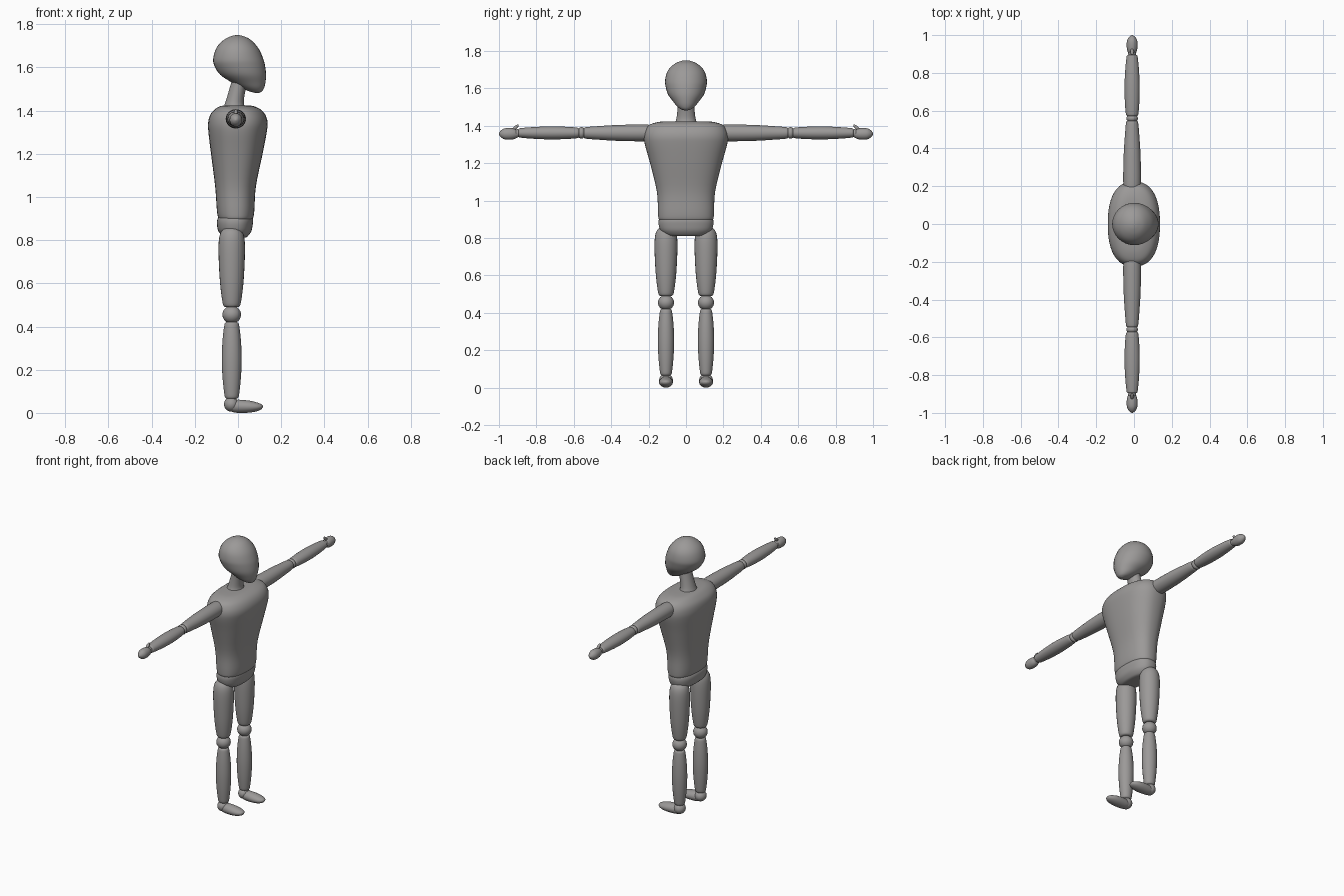
import bpy, bmesh, math
from mathutils import Matrix, Vector

gray = bpy.data.materials.new("warm gray")
gray.diffuse_color = (0.33, 0.32, 0.315, 1)


def finish(name, bm):
    bmesh.ops.recalc_face_normals(bm, faces=bm.faces[:])
    me = bpy.data.meshes.new(name)
    bm.to_mesh(me)
    bm.free()
    me.materials.append(gray)
    ob = bpy.data.objects.new(name, me)
    bpy.context.collection.objects.link(ob)
    bpy.ops.object.select_all(action='DESELECT')
    ob.select_set(True)
    bpy.context.view_layer.objects.active = ob
    bpy.ops.object.shade_smooth_by_angle(angle=math.radians(50))
    return ob


def smooth(rows, steps=4):
    """Catmull-Rom interpolation through the given rows."""
    p = [rows[0]] + list(rows) + [rows[-1]]
    out = []
    for i in range(1, len(p) - 2):
        for s in range(steps):
            t = s / steps
            out.append([0.5 * (2 * b + (c - a) * t + (2 * a - 5 * b + 4 * c - d) * t * t
                               + (3 * b - a - 3 * c + d) * t ** 3)
                        for a, b, c, d in zip(p[i - 1], p[i], p[i + 1], p[i + 2])])
    return out + [list(rows[-1])]


def loft(name, rows, axis='z', centre=(0, 0, 0), side=1, power=2.0, n=32):
    """Rows are (position along axis, low a, high a, half width b)."""
    bm = bmesh.new()
    rings = []
    for t, lo, hi, b in smooth(rows):
        ring = []
        for k in range(n):
            ang = 2 * math.pi * k / n
            c, s = math.cos(ang), math.sin(ang)
            u = (lo + hi) / 2 + (hi - lo) / 2 * math.copysign(abs(c) ** (2 / power), c)
            v = b * math.copysign(abs(s) ** (2 / power), s)
            co = {'z': (u, v, t), 'y': (u, t * side, v), 'x': (t, v, u)}[axis]
            ring.append(bm.verts.new(Vector(co) + Vector(centre)))
        rings.append(ring)
    for r0, r1 in zip(rings, rings[1:]):
        for k in range(n):
            j = (k + 1) % n
            bm.faces.new((r0[k], r0[j], r1[j], r1[k]))
    bm.faces.new(rings[0])
    bm.faces.new(rings[-1])
    return finish(name, bm)


def limb(name, profile, axis, centre, side=1, flat=1.0):
    return loft(name, [(t, -r, r, r * flat) for t, r in profile], axis, centre, side, n=24)


def ball(name, centre, size, tilt=0.0):
    bm = bmesh.new()
    m = (Matrix.Translation(centre) @ Matrix.Rotation(tilt, 4, 'X')
         @ Matrix.Diagonal((*size, 1)))
    bmesh.ops.create_uvsphere(bm, u_segments=24, v_segments=16, radius=1, matrix=m)
    return finish(name, bm)


# Head: round skull with the chin pushed forward
loft("head", [(1.482, .082, .098, .008), (1.49, .05, .112, .03), (1.506, .015, .121, .05),
              (1.53, -.028, .127, .069), (1.567, -.083, .13, .096), (1.61, -.11, .125, .109),
              (1.64, -.115, .117, .112), (1.68, -.105, .1, .104), (1.71, -.086, .078, .086),
              (1.733, -.058, .052, .058), (1.746, -.03, .022, .028), (1.75, -.008, .002, .005)])

# Neck leaning forward
loft("neck", [(1.41, -.07, .035, .062), (1.44, -.058, .027, .051), (1.5, -.04, .036, .045),
              (1.57, -.02, .06, .045)])

# Torso and pelvis
loft("torso", [(.895, -.085, .065, .14), (.905, -.092, .071, .147), (.94, -.098, .076, .15),
               (1.05, -.106, .083, .156), (1.2, -.125, .114, .192), (1.3, -.137, .133, .22),
               (1.345, -.138, .137, .225), (1.38, -.129, .127, .216), (1.405, -.108, .106, .196),
               (1.42, -.085, .075, .15), (1.424, -.06, .05, .1)], power=2.4, n=48)
loft("pelvis", [(.811, -.04, .03, .08), (.817, -.065, .044, .11), (.84, -.09, .061, .136),
                (.87, -.097, .068, .146), (.895, -.096, .07, .146), (.915, -.085, .062, .138)],
     power=2.4, n=48)

for side, label in ((1, "left"), (-1, "right")):
    # Arm pieces run outward along y
    arm = (-.01, 0, 1.362)
    limb(label + "_upper_arm", [(.17, .04), (.2, .046), (.27, .047), (.38, .044), (.47, .038),
                                (.53, .033), (.545, .028), (.549, .015)], 'y', arm, side, .95)
    ball(label + "_elbow", (-.01, side * .559, 1.362), (.031, .022, .031))
    limb(label + "_forearm", [(.569, .015), (.573, .028), (.59, .034), (.66, .039), (.74, .04),
                              (.82, .036), (.88, .03), (.893, .026), (.897, .012)],
         'y', arm, side, .86)
    ball(label + "_wrist", (-.01, side * .903, 1.36), (.022, .02, .022))
    limb(label + "_hand", [(.892, .005), (.898, .016), (.92, .026), (.945, .029), (.97, .027),
                           (.988, .018), (.997, .008), (1.0, .002)], 'y', (-.01, 0, 1.357), side, 1.08)
    ball(label + "_thumb", (-.01, side * .913, 1.389), (.009, .024, .009), -side * .75)

    # Leg pieces run upward along z
    leg = (-.029, side * .107, 0)
    limb(label + "_thigh", [(.489, .02), (.494, .036), (.52, .044), (.6, .054), (.7, .06),
                            (.78, .061), (.825, .055), (.85, .04), (.862, .015)], 'z', leg)
    ball(label + "_knee", (-.029, side * .107, .455), (.043, .043, .041))
    limb(label + "_shin", [(.064, .015), (.07, .03), (.1, .036), (.17, .043), (.25, .046),
                           (.33, .043), (.395, .036), (.417, .03), (.422, .015)], 'z', leg, 1, .95)
    ball(label + "_ankle", (-.031, side * .107, .04), (.034, .037, .034))
    loft(label + "_foot", [(-.045, .022, .04, .012), (-.03, .006, .055, .028), (.0, .0, .061, .034),
                           (.05, .001, .057, .037), (.085, .007, .049, .032),
                           (.107, .016, .041, .02), (.115, .026, .034, .006)],
         'x', (0, side * .107, 0), n=24)
